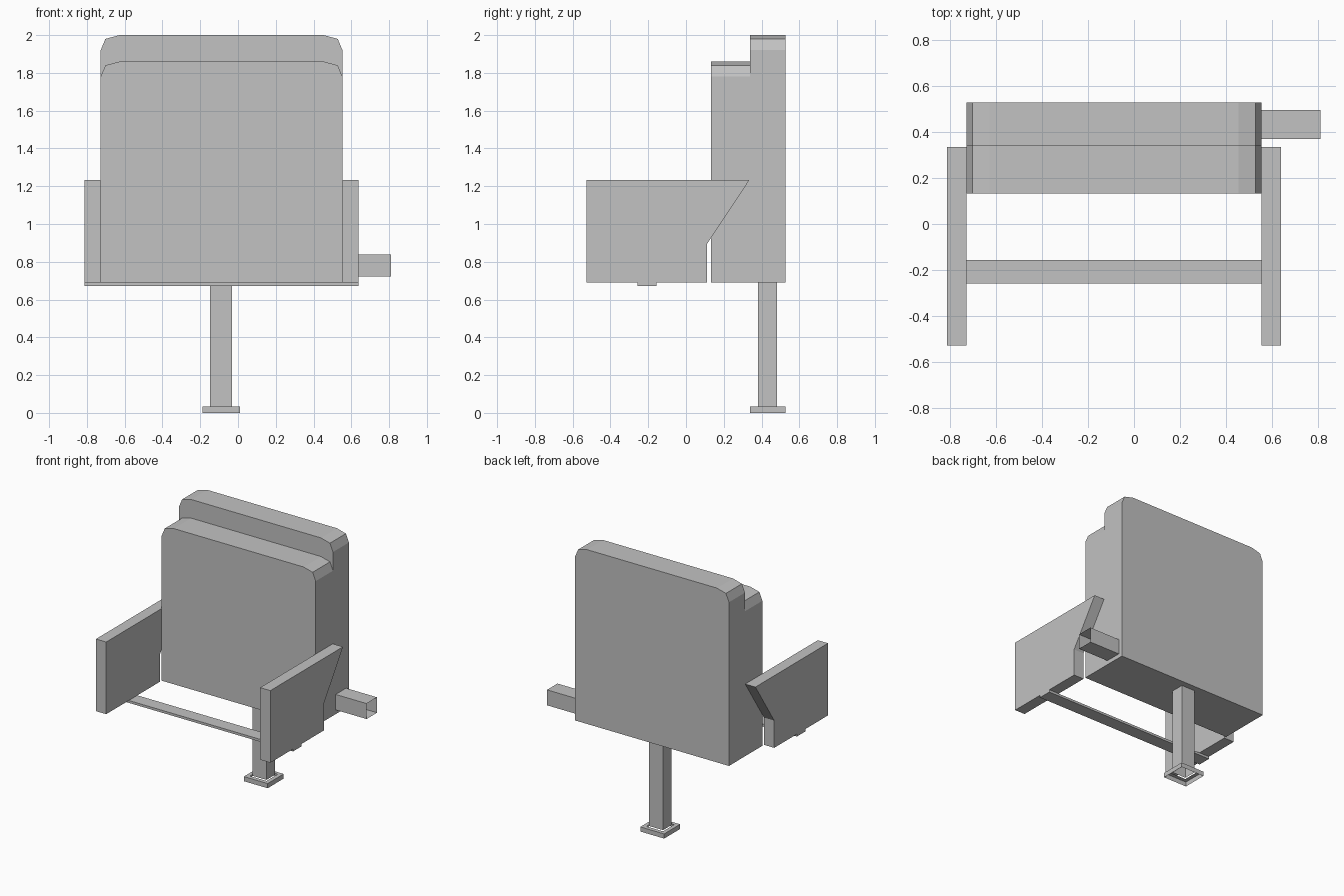
import bpy
import bmesh
from mathutils import Vector

old = bpy.data.objects.get("Cube")
if old:
    bpy.data.objects.remove(old, do_unlink=True)

grey = bpy.data.materials.new("plain_grey")
grey.use_nodes = True
colour = (0.54, 0.54, 0.54, 1)
grey.diffuse_color = colour
grey.node_tree.nodes["Principled BSDF"].inputs["Base Color"].default_value = colour


def finish(name, bm):
    mesh = bpy.data.meshes.new(name)
    bm.to_mesh(mesh)
    bm.free()
    mesh.materials.append(grey)
    obj = bpy.data.objects.new(name, mesh)
    bpy.context.collection.objects.link(obj)
    return obj


def extrude_profile(name, points, offset):
    """Solid made by sweeping a flat outline along an offset."""
    bm = bmesh.new()
    face = bm.faces.new([bm.verts.new(p) for p in points])
    swept = bmesh.ops.extrude_face_region(bm, geom=[face], use_keep_orig=True)
    moved = [g for g in swept["geom"] if isinstance(g, bmesh.types.BMVert)]
    bmesh.ops.translate(bm, verts=moved, vec=offset)
    bmesh.ops.recalc_face_normals(bm, faces=bm.faces)
    return finish(name, bm)


def box(name, low, high, open_sides=()):
    """Box between two corners; faces pointing along open_sides are left out."""
    low, high = Vector(low), Vector(high)
    bm = bmesh.new()
    bmesh.ops.create_cube(bm, size=1)
    bmesh.ops.scale(bm, verts=bm.verts, vec=high - low)
    bmesh.ops.translate(bm, verts=bm.verts, vec=(low + high) / 2)
    bm.normal_update()
    gone = [f for f in bm.faces
            if any(f.normal.dot(Vector(d)) > 0.9 for d in open_sides)]
    bmesh.ops.delete(bm, geom=gone, context="FACES")
    return finish(name, bm)


CENTRE = -0.087     # middle of the seat in x
HALF = 0.64         # half width of the cushions
ARM = 0.085         # armrest thickness
BASE = 0.69         # underside of the cushions and armrests


def cushion(name, front, back, top):
    """Upright slab with softened upper corners."""
    side = [(HALF, BASE), (HALF, top - 0.08),
            (HALF - 0.025, top - 0.02), (HALF - 0.10, top)]
    outline = side + [(-x, z) for x, z in reversed(side)]
    extrude_profile(name, [(CENTRE + x, front, z) for x, z in outline],
                    (0, back - front, 0))


# Folded seat in front of the taller backrest
cushion("backrest", 0.338, 0.528, 2.0)
cushion("folded_seat", 0.132, 0.338, 1.86)

# Armrest panels with a slanted rear edge
arm_outline = [(-0.527, BASE), (-0.527, 1.232), (0.335, 1.232),
               (0.112, 0.895), (0.112, BASE)]
for name, x in (("left_armrest", CENTRE + HALF),
                ("right_armrest", CENTRE - HALF - ARM)):
    extrude_profile(name, [(x, y, z) for y, z in arm_outline], (ARM, 0, 0))

# Flat bar joining the armrests underneath
reach = HALF + ARM
box("cross_bar", (CENTRE - reach, -0.258, 0.672), (CENTRE + reach, -0.157, BASE))

# Hollow side tube, open at its outer end
box("side_tube", (CENTRE + HALF, 0.37, 0.722), (0.81, 0.494, 0.838),
    [(1, 0, 0), (-1, 0, 0)])

# Hollow support post
box("support_post", (-0.147, 0.382, 0.035), (-0.031, 0.482, BASE),
    [(0, 0, 1), (0, 0, -1)])

# Foot plate: shallow cap, open below, with a hole for the post
foot = box("foot_plate", (-0.188, 0.338, 0), (0.01, 0.528, 0.035), [(0, 0, -1)])
bm = bmesh.new()
bm.from_mesh(foot.data)
bm.normal_update()
top_face = [f for f in bm.faces if f.normal.z > 0.9]
bmesh.ops.inset_region(bm, faces=top_face, thickness=0.043)
bmesh.ops.delete(bm, geom=top_face, context="FACES")
bm.to_mesh(foot.data)
bm.free()
